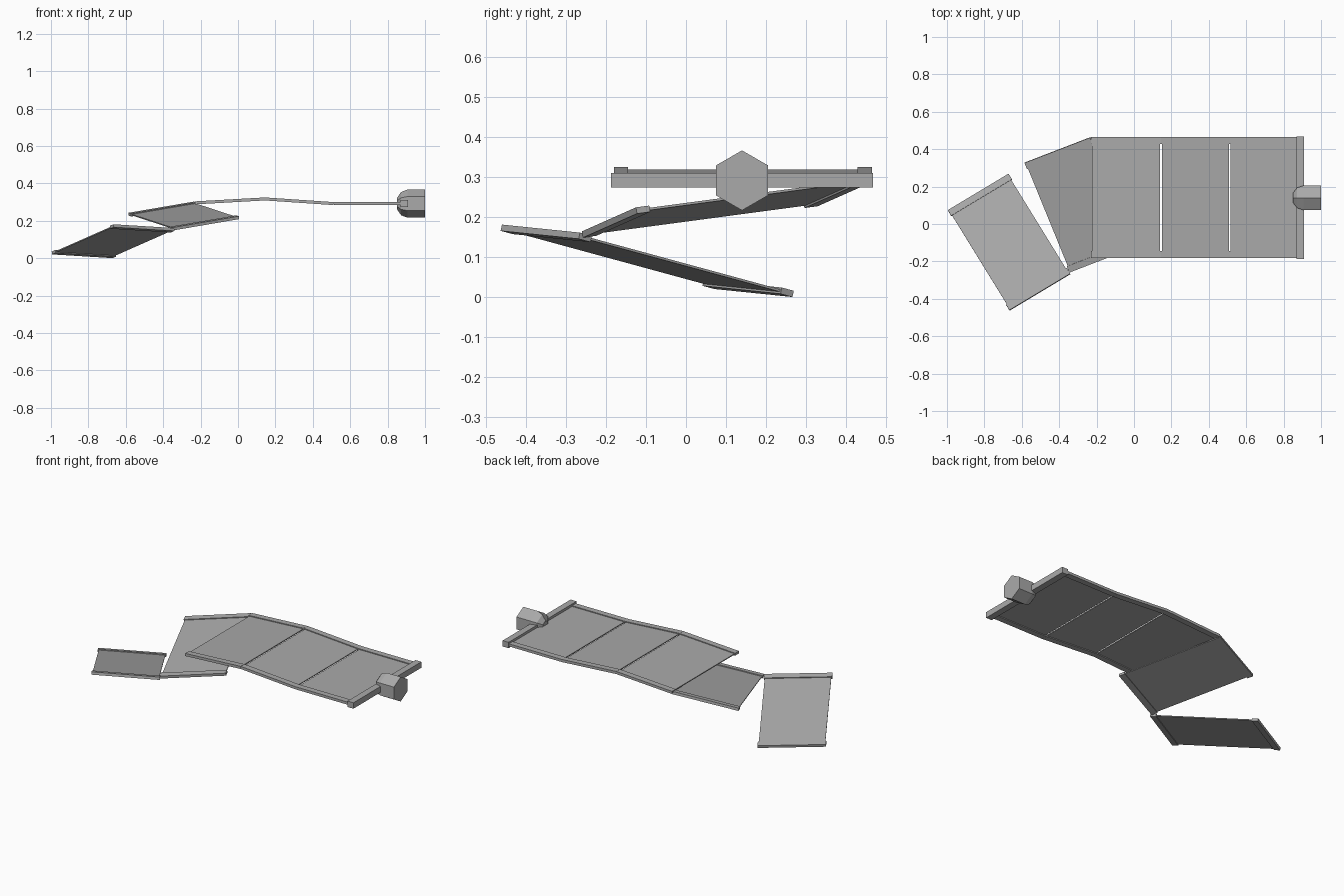
import bpy, bmesh, math
from mathutils import Vector, Matrix

cube = bpy.data.objects.get("Cube")
if cube:
    bpy.data.objects.remove(cube)

GREY = (0.4, 0.4, 0.4, 1)
grey = bpy.data.materials.new("plain grey")
grey.use_nodes = True
grey.diffuse_color = GREY
grey.node_tree.nodes["Principled BSDF"].inputs["Base Color"].default_value = GREY


def finish(name, bm):
    bmesh.ops.recalc_face_normals(bm, faces=bm.faces)
    mesh = bpy.data.meshes.new(name)
    bm.to_mesh(mesh)
    bm.free()
    mesh.materials.append(grey)
    obj = bpy.data.objects.new(name, mesh)
    bpy.context.collection.objects.link(obj)
    return obj


def box(name, size, centre, frame=Matrix()):
    bm = bmesh.new()
    bmesh.ops.create_cube(bm, size=1)
    bmesh.ops.transform(bm, verts=bm.verts, matrix=frame @ Matrix.Translation(centre)
                        @ Matrix.Diagonal((*size, 1)))
    return finish(name, bm)


RAIL = 0.036    # rail width
THICK = 0.016   # rail thickness
GAP = 0.005     # plate setback from each hinge line


def panel(name, centre, along, across):
    """Thin plate held between two thicker rails on its short edges."""
    u, v = Vector(along), Vector(across)
    length, width = u.length, v.length
    u.normalize()
    w = u.cross(v).normalized()
    v = w.cross(u)
    frame = Matrix((u, v, w)).transposed().to_4x4()
    frame.translation = centre
    box(name + "_plate", (length - 2 * GAP, width - 2 * RAIL + 0.004, 0.006),
        (0, 0, 0), frame)
    for side, label in ((-1, "first"), (1, "second")):
        box(f"{name}_{label}_rail", (length, RAIL, THICK),
            (0, side * (width - RAIL) / 2, 0), frame)


# Straight run of three panels, gently arched
MID_Y, WIDTH = 0.142, 0.645
arch = [(0.88, 0.292), (0.512, 0.292), (0.145, 0.317), (-0.23, 0.296)]
for i, ((xa, za), (xb, zb)) in enumerate(zip(arch, arch[1:])):
    panel(f"arch_panel_{i + 1}", ((xa + xb) / 2, MID_Y, (za + zb) / 2),
          (xa - xb, 0, za - zb), (0, WIDTH, 0))

# Two panels folded out below the run
panel("fold_panel", (-0.29, 0.102, 0.226), (-0.35, -0.135, -0.06), (0.23, -0.59, -0.08))
panel("end_panel", (-0.668, -0.097, 0.091), (0.325, 0.195, -0.02), (0.337, -0.53, 0.145))

# Cross bar and hexagonal hub
box("cross_bar", (0.04, 0.655, 0.036), (0.89, 0.14, 0.292))

bm = bmesh.new()
rings = []
for x, r in ((0.85, 0.03), (0.872, 0.062), (0.905, 0.075), (1.0, 0.075)):
    rings.append([bm.verts.new((x, 0.14 + r * math.sin(k * math.pi / 3),
                                0.292 + r * math.cos(k * math.pi / 3))) for k in range(6)])
for a, b in zip(rings, rings[1:]):
    for k in range(6):
        n = (k + 1) % 6
        bm.faces.new((a[k], a[n], b[n], b[k]))
bm.faces.new(rings[0])
bm.faces.new(rings[-1])
finish("hexagonal_hub", bm)
